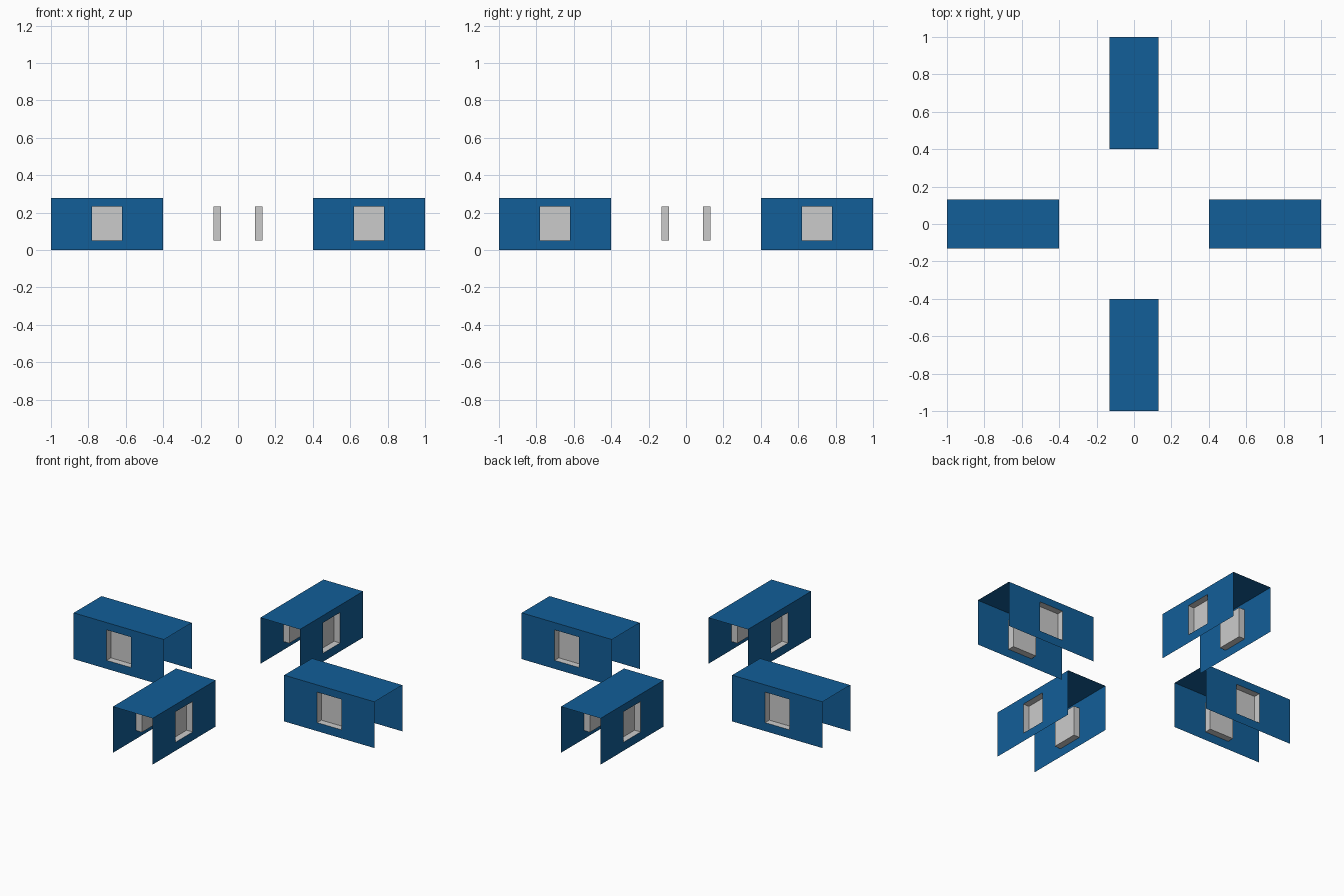
import bpy
import bmesh
from math import pi
from mathutils import Matrix, Vector

if "Cube" in bpy.data.objects:
    bpy.data.objects.remove(bpy.data.objects["Cube"])

L, W, H = 0.30, 0.132, 0.278      # wing half length, half width, height
WX, WZ0, WZ1 = 0.081, 0.051, 0.234  # window half width, sill, lintel
DEPTH = 0.04                      # window recess depth
CENTRE = 0.70                     # wing distance from the middle

blue = bpy.data.materials.new("blue_panel")
blue.diffuse_color = (0.006, 0.112, 0.314, 1)
blue.use_nodes = True
blue.node_tree.nodes["Principled BSDF"].inputs["Base Color"].default_value = blue.diffuse_color


def rect(bm, hx, z0, z1, y):
    """Corner loop, counter-clockwise seen from -y."""
    return [bm.verts.new((x, y, z)) for x, z in
            ((-hx, z0), (hx, z0), (hx, z1), (-hx, z1))]


def ring(bm, a, b):
    for i in range(4):
        j = (i + 1) % 4
        bm.faces.new((a[i], a[j], b[j], b[i]))


def mirror_side(bm):
    """Repeat the -y side on the +y side by a half turn."""
    dup = bmesh.ops.duplicate(bm, geom=bm.verts[:] + bm.edges[:] + bm.faces[:])
    verts = [g for g in dup["geom"] if isinstance(g, bmesh.types.BMVert)]
    bmesh.ops.rotate(bm, verts=verts, cent=(0, 0, 0), matrix=Matrix.Rotation(pi, 3, 'Z'))


def to_mesh(bm, name):
    me = bpy.data.meshes.new(name)
    bm.to_mesh(me)
    bm.free()
    return me


# Channel shell: two walls with window openings and a flat roof, ends open
bm = bmesh.new()
ring(bm, rect(bm, L, 0, H, -W), rect(bm, WX, WZ0, WZ1, -W))
mirror_side(bm)
roof = [bm.verts.new((x, y, H)) for x, y in ((-L, -W), (L, -W), (L, W), (-L, W))]
bm.faces.new(roof)
bmesh.ops.remove_doubles(bm, verts=bm.verts[:], dist=1e-5)
shell = to_mesh(bm, "wing_shell")
shell.materials.append(blue)

# Window recesses: four reveals and a pane set back into the wing
bm = bmesh.new()
pane = rect(bm, WX, WZ0, WZ1, -W + DEPTH)
ring(bm, rect(bm, WX, WZ0, WZ1, -W), pane)
bm.faces.new(pane)
mirror_side(bm)
windows = to_mesh(bm, "wing_windows")

# Four wings around the centre
for i, side in enumerate(("right", "back", "left", "front")):
    place = Matrix.Rotation(i * pi / 2, 4, 'Z') @ Matrix.Translation(Vector((CENTRE, 0, 0)))
    for part, me in (("shell", shell), ("windows", windows)):
        ob = bpy.data.objects.new(f"{side}_wing_{part}", me)
        ob.matrix_world = place
        bpy.context.collection.objects.link(ob)
